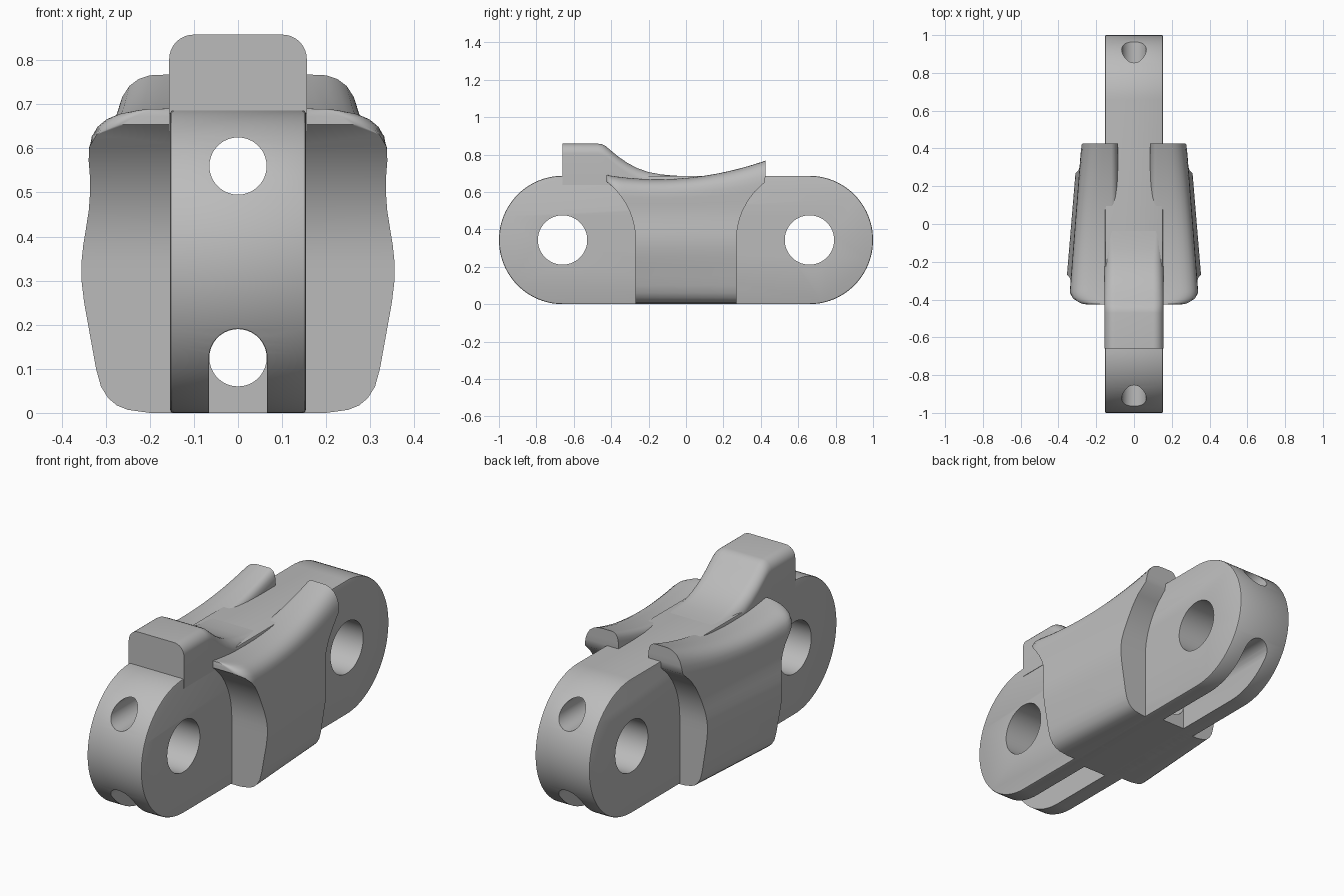
import bpy, bmesh, math

cube = bpy.data.objects.get("Cube")
if cube:
    bpy.data.objects.remove(cube)

grey = bpy.data.materials.new("plain grey")
grey.use_nodes = True
grey.diffuse_color = (0.5, 0.5, 0.5, 1)
grey.node_tree.nodes["Principled BSDF"].inputs["Base Color"].default_value = (0.5, 0.5, 0.5, 1)

EYE_Y, EYE_Z, END_R = 0.66, 0.343, 0.34


def loft(name, rings, strip_caps=False):
    """Skin closed rings; the caps are one polygon or mirrored strips."""
    bm = bmesh.new()
    rows = [[bm.verts.new(p) for p in ring] for ring in rings]
    n = len(rows[0])
    for a, b in zip(rows, rows[1:]):
        for i in range(n):
            j = (i + 1) % n
            bm.faces.new((a[i], a[j], b[j], b[i]))
    for row in (rows[0], rows[-1]):
        if strip_caps:
            for k in range(n // 2 - 1):
                bm.faces.new((row[k], row[k + 1], row[n - 2 - k], row[n - 1 - k]))
        else:
            bm.faces.new(row)
    bmesh.ops.recalc_face_normals(bm, faces=bm.faces)
    mesh = bpy.data.meshes.new(name)
    bm.to_mesh(mesh)
    bm.free()
    mesh.materials.append(grey)
    ob = bpy.data.objects.new(name, mesh)
    bpy.context.collection.objects.link(ob)
    return ob


def arc(cx, cy, r, start, end, n):
    angles = [math.radians(start + (end - start) * i / n) for i in range(n + 1)]
    return [(cx + r * math.cos(a), cy + r * math.sin(a)) for a in angles]


def prism_x(name, pts, half):
    return loft(name, [[(x, y, z) for y, z in pts] for x in (-half, half)])


def prism_y(name, pts, y0, y1):
    return loft(name, [[(x, y, z) for x, z in pts] for y in (y0, y1)])


def activate(ob):
    bpy.ops.object.select_all(action='DESELECT')
    bpy.context.view_layer.objects.active = ob
    ob.select_set(True)


def bevel(ob, width, segments):
    m = ob.modifiers.new("bevel", 'BEVEL')
    m.width, m.segments = width, segments
    m.limit_method, m.angle_limit = 'ANGLE', math.radians(50)
    activate(ob)
    bpy.ops.object.modifier_apply(modifier=m.name)


def cut(ob, cutter):
    m = ob.modifiers.new("cut", 'BOOLEAN')
    m.operation, m.solver, m.object = 'DIFFERENCE', 'EXACT', cutter
    activate(ob)
    bpy.ops.object.modifier_apply(modifier=m.name)
    bpy.data.objects.remove(cutter)


def smooth(ob, angle=35):
    activate(ob)
    bpy.ops.object.shade_smooth_by_angle(angle=math.radians(angle))


# Link bar with rounded ends
outline = arc(EYE_Y, EYE_Z, END_R, -90, 90, 48) + arc(-EYE_Y, EYE_Z, END_R, 90, 270, 48)
outline = [(y, (z - EYE_Z) * EYE_Z / END_R + EYE_Z) for y, z in outline]
bar = prism_x("link_bar", outline, 0.154)
bevel(bar, 0.007, 2)

# Pin eyes, lengthwise bores and open slots under the ends
for side in (-1, 1):
    cut(bar, prism_x("eye_cutter", arc(side * EYE_Y, EYE_Z, 0.132, 0, 354, 59), 0.3))
for z in (0.56, 0.125):
    cut(bar, prism_y("bore_cutter", arc(0, z, 0.065, 0, 350, 35), -1.2, 1.2))
arch = arc(0, 0.125, 0.066, 0, 180, 20) + [(-0.066, -0.1), (0.066, -0.1)]
for side in (-1, 1):
    cut(bar, prism_y("slot_cutter", arch, side * 0.3, side * 1.2))
smooth(bar)

# Raised stop block sweeping down to the bar
crest = [(-0.66, 0.858), (-0.47, 0.858), (-0.45, 0.855), (-0.43, 0.845), (-0.40, 0.82),
         (-0.36, 0.787), (-0.31, 0.753), (-0.26, 0.727), (-0.2, 0.706),
         (-0.13, 0.693), (-0.06, 0.687), (0.03, 0.683)]
rings = []
for y, top in crest:
    r = min(0.055, top - 0.645)
    right = [(0.156, 0.637)] + arc(0.156 - r, top - r, r, 0, 90, 8)
    left = [(-x, z) for x, z in right]
    rings.append([(x, y, z) for x, z in left + right[::-1]])
smooth(loft("stop_block", rings, True))


# Side wings: flared shells wrapped round clearance curves for the next links
def wing_top(y):
    return 0.668 + 0.3 * (y + 0.15) ** 2


def reach(z):
    """Half length of the wing at a height."""
    if z <= EYE_Z:
        return 0.27
    return min(0.425, EYE_Y - math.sqrt(max(0, 0.39 ** 2 - (z - EYE_Z) ** 2)))


flank = [(0.2, 0), (0.25, 0.007), (0.275, 0.017), (0.295, 0.034), (0.311, 0.06),
         (0.322, 0.1), (0.331, 0.15), (0.34, 0.2), (0.349, 0.25), (0.355, 0.3),
         (0.355, EYE_Z), (0.351, 0.38), (0.344, 0.42), (0.337, 0.46), (0.333, 0.5),
         (0.332, 0.54), (0.333, 0.575), (0.331, 0.605), (0.325, 0.63), (0.314, 0.65),
         (0.295, 0.667), (0.27, 0.678), (0.24, 0.684), (0.2, 0.685)]


def wing_point(x, zn, t, outer):
    y = 0.425 * t
    for _ in range(6):
        lift = max(0, (zn - 0.5) / 0.185)
        z = zn + (wing_top(y) - 0.685) * lift
        y = t * reach(z)
    if outer:
        u = min(1, max(0, (-0.355 - y) / 0.07))
        x = x * (1 - 0.235 * (y + 0.27)) - 0.07 * (1 - math.sqrt(1 - u * u))
    return x, y, z


def inner_x(zn):
    d = max(0, zn - 0.65) / 0.035
    return 0.085 + 0.035 * (1 - math.sqrt(max(0, 1 - d * d)))


for side, name in ((1, "left_wing"), (-1, "right_wing")):
    rings = []
    for i in range(41):
        t = math.sin(math.pi / 2 * (i / 20 - 1))
        ring = [wing_point(inner_x(z), z, t, False) for x, z in flank]
        ring += [wing_point(x, z, t, True) for x, z in flank[::-1]]
        rings.append([(side * x, y, z) for x, y, z in ring])
    smooth(loft(name, rings, True), 40)
